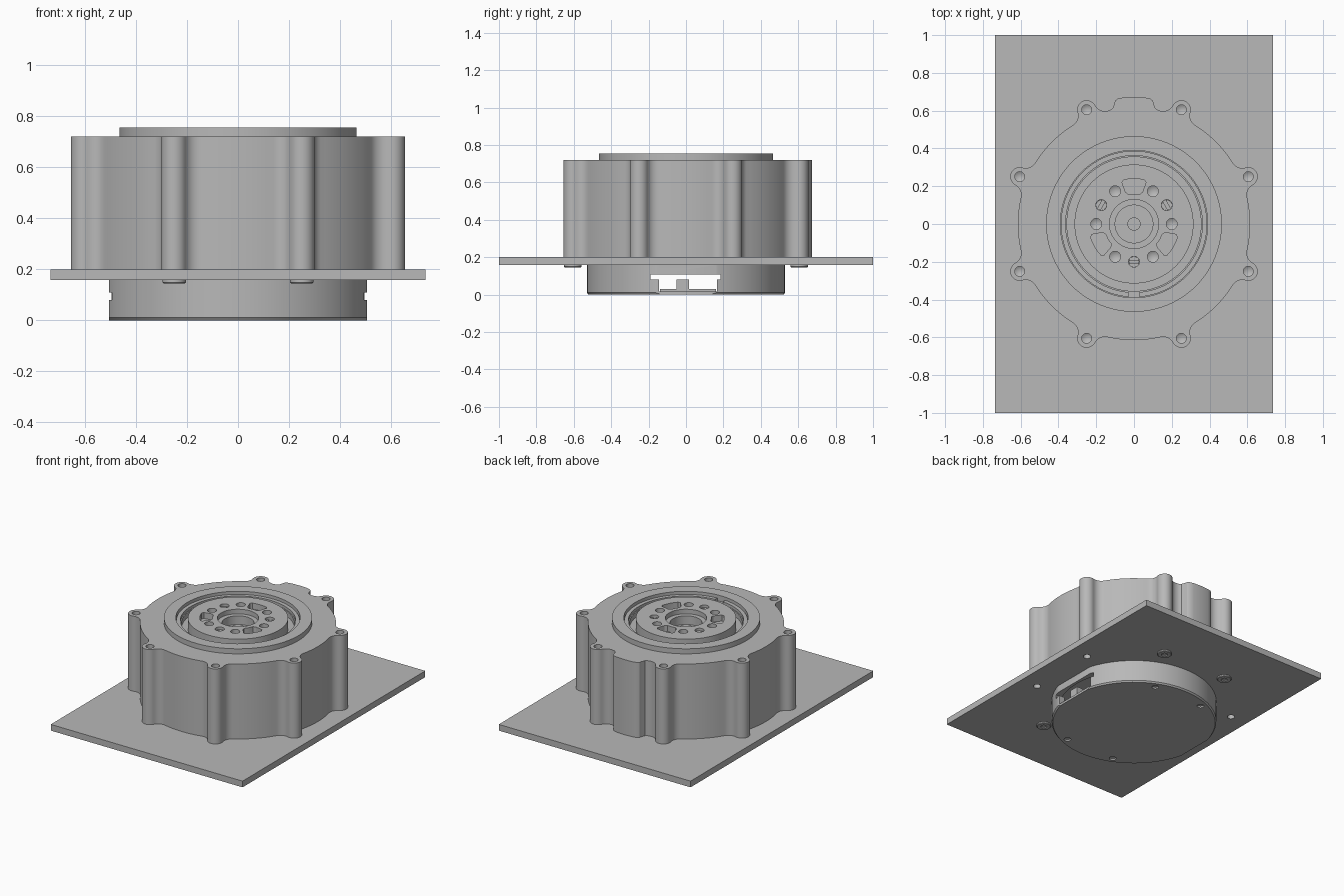
import bpy, bmesh, math
from math import sin, cos, pi, radians

if "Cube" in bpy.data.objects:
    bpy.data.objects.remove(bpy.data.objects["Cube"])

metal = bpy.data.materials.new("grey metal")
metal.use_nodes = True
GREY = (0.48, 0.48, 0.48, 1)
metal.diffuse_color = GREY
metal.node_tree.nodes["Principled BSDF"].inputs["Base Color"].default_value = GREY


def finish(name, bm):
    bmesh.ops.remove_doubles(bm, verts=bm.verts, dist=1e-5)
    bmesh.ops.recalc_face_normals(bm, faces=bm.faces)
    me = bpy.data.meshes.new(name)
    bm.to_mesh(me)
    bm.free()
    me.materials.append(metal)
    ob = bpy.data.objects.new(name, me)
    bpy.context.collection.objects.link(ob)
    return ob


def prism(name, outline, z0, z1):
    bm = bmesh.new()
    face = bm.faces.new([bm.verts.new((x, y, z0)) for x, y in outline])
    new = bmesh.ops.extrude_face_region(bm, geom=[face])["geom"]
    for v in new:
        if isinstance(v, bmesh.types.BMVert):
            v.co.z = z1
    return finish(name, bm)


def box(name, x0, x1, y0, y1, z0, z1):
    return prism(name, [(x0, y0), (x1, y0), (x1, y1), (x0, y1)], z0, z1)


def lathe(name, profile, at=(0, 0), n=96):
    """Spin a closed (radius, z) profile round a vertical axis."""
    bm = bmesh.new()
    rings = [[bm.verts.new((at[0] + r * cos(2 * pi * i / n), at[1] + r * sin(2 * pi * i / n), z))
              for i in range(n)] for r, z in profile]
    for k in range(len(profile)):
        m = (k + 1) % len(profile)
        if profile[k][0] == 0 and profile[m][0] == 0:
            continue
        for i in range(n):
            j = (i + 1) % n
            bm.faces.new((rings[k][i], rings[k][j], rings[m][j], rings[m][i]))
    return finish(name, bm)


def rod(name, at, r, z0, z1, n=24):
    return lathe(name, [(0, z0), (r, z0), (r, z1), (0, z1)], at, n)


def drill(name, at, r, top, depth):
    """Blind hole cutter with a conical tip."""
    return lathe(name, [(0, top - depth - r * 0.6), (r, top - depth), (r, top + 0.02), (0, top + 0.02)], at, 24)


def cut(ob, cutters):
    bpy.context.view_layer.objects.active = ob
    for c in cutters:
        c.hide_render = True
        mod = ob.modifiers.new("cut", "BOOLEAN")
        mod.operation, mod.solver, mod.object = "DIFFERENCE", "EXACT", c
        bpy.ops.object.modifier_apply(modifier=mod.name)
        bpy.data.objects.remove(c)


def polar(r, deg):
    return (r * cos(radians(deg)), r * sin(radians(deg)))


# Housing outline: circle with eight filleted screw lobes and a rear bump
R, D, LOBE, FIL = 0.615, 0.655, 0.05, 0.06
span = math.acos(((R + FIL) ** 2 + D ** 2 - (LOBE + FIL) ** 2) / (2 * (R + FIL) * D))
fx, fy = (R + FIL) * cos(span), (R + FIL) * sin(span)
lean = math.atan2(fy, fx - D)


def arc(cx, cy, r, a0, a1, n):
    return [(cx + r * cos(a0 + (a1 - a0) * i / n), cy + r * sin(a0 + (a1 - a0) * i / n)) for i in range(n + 1)]


half = arc(D, 0, LOBE, 0, lean, 9) + arc(fx, fy, FIL, lean + pi, span + pi, 8)[1:]
lobe = [(x, -y) for x, y in reversed(half[1:])] + half
bump = [(-12, R), (-10.5, 0.622), (-9.5, 0.64), (-8.7, 0.66), (-7.5, 0.669), (-5, 0.672), (0, 0.673)]
bump += [(-a, r) for a, r in reversed(bump[:-1])]
lobe_angles = [22.5 + 45 * k for k in range(8)]
outline = []
for a in lobe_angles:
    ca, sa = cos(radians(a)), sin(radians(a))
    outline += [(x * ca - y * sa, x * sa + y * ca) for x, y in lobe]
    if a == 67.5:
        outline += [polar(r, 90 + t) for t, r in bump]
    else:
        s = radians(a) + span
        outline += arc(0, 0, R, s, s + radians(45) - 2 * span, 12)[1:-1]

housing = prism("housing", outline, 0.2, 0.72)
cut(housing, [rod("recess", (0, 0), 0.4, 0.62, 0.8, 96)]
    + [drill("lobe_hole", polar(D, a), 0.026, 0.72, 0.06) for a in lobe_angles])

# Base plate with four open holes and four screw heads beneath
plate = box("base_plate", -0.735, 0.735, -1, 1, 0.157, 0.2)
side = [a for a in lobe_angles if abs(cos(radians(a))) > 0.7]
cut(plate, [rod("plate_hole", polar(D, a), 0.024, 0.1, 0.198) for a in side])
for a in lobe_angles:
    if a not in side:
        lathe("plate_screw", [(0, 0.152), (0.02, 0.152), (0.02, 0.145), (0.042, 0.145),
                              (0.046, 0.149), (0.046, 0.157), (0, 0.157)], polar(D, a), 32)

# Output flange: raised rim, stepped trench, hub and stepped centre bore
flange = lathe("output_flange", [
    (0, 0.62), (0.4, 0.62), (0.4, 0.72), (0.465, 0.72), (0.465, 0.755), (0.39, 0.755),
    (0.39, 0.715), (0.355, 0.715), (0.355, 0.68), (0.315, 0.68), (0.315, 0.752), (0.13, 0.752),
    (0.13, 0.72), (0.1, 0.72), (0.1, 0.66), (0.035, 0.66), (0.035, 0.69), (0, 0.69)])
cutters = []
for k in range(12):
    a = 30 * k
    if a in (90, 210, 330):
        pocket = [polar(0.24, a + t) for t in (-13, -6, 0, 6, 13)] + [polar(0.23, a + 16), polar(0.175, a + 15)]
        pocket += [polar(0.16, a + t) for t in (11, 0, -11)] + [polar(0.175, a - 15), polar(0.23, a - 16)]
        cutters.append(prism("pocket", pocket, 0.71, 0.8))
    else:
        cutters.append(drill("hub_hole", polar(0.2, a), 0.029, 0.752, 0.05))
cut(flange, cutters)

# Slotted pins in three of the hub holes
for a in (30, 150, 270):
    pin = rod("slotted_pin", polar(0.2, a), 0.028, 0.7, 0.735)
    t = radians(a)
    slot = [(u * cos(t) - v * sin(t), u * sin(t) + v * cos(t))
            for u, v in ((0.192, -0.05), (0.208, -0.05), (0.208, 0.05), (0.192, 0.05))]
    cut(pin, [prism("slot", slot, 0.722, 0.8)])

# Split retaining ring inside the rim
ring = lathe("retaining_ring", [(0.362, 0.715), (0.387, 0.715), (0.387, 0.735), (0.362, 0.735)])
cut(ring, [box("ring_gap", -0.03, 0.03, -0.45, -0.3, 0.7, 0.8)])

# Lower cover: hollow cup with flats, side windows and four small holes
cover = lathe("lower_cover", [(0, 0), (0.522, 0), (0.53, 0.01), (0.53, 0.157),
                              (0.485, 0.157), (0.485, 0.014), (0, 0.014)])
cutters = []
for s in (-1, 1):
    lo, hi = sorted((s * 0.505, s * 0.6))
    cutters.append(box("flat", lo, hi, -0.4, 0.4, -0.1, 0.3))
    lo, hi = sorted((s * 0.4, s * 0.6))
    cutters.append(box("window_low", lo, hi, -0.145, 0.165, 0.016, 0.09))
    cutters.append(box("window_high", lo, hi, -0.19, 0.185, 0.08, 0.108))
    cutters += [rod("cover_hole", (s * 0.19, t * 0.44), 0.022, -0.05, 0.011) for t in (-1, 1)]
cut(cover, cutters)

# Connector post and sill inside each window
for s in (-1, 1):
    lo, hi = sorted((s * 0.44, s * 0.49))
    box("window_post", lo, hi, -0.05, 0.015, 0.01, 0.08)
    box("window_sill", lo, hi, -0.14, 0.16, 0.01, 0.03)

# Smooth curved walls, crisp edges
bpy.ops.object.select_all(action="DESELECT")
for ob in bpy.context.scene.objects:
    if ob.type == "MESH":
        ob.select_set(True)
        bpy.context.view_layer.objects.active = ob
bpy.ops.object.shade_smooth_by_angle(angle=radians(30))
